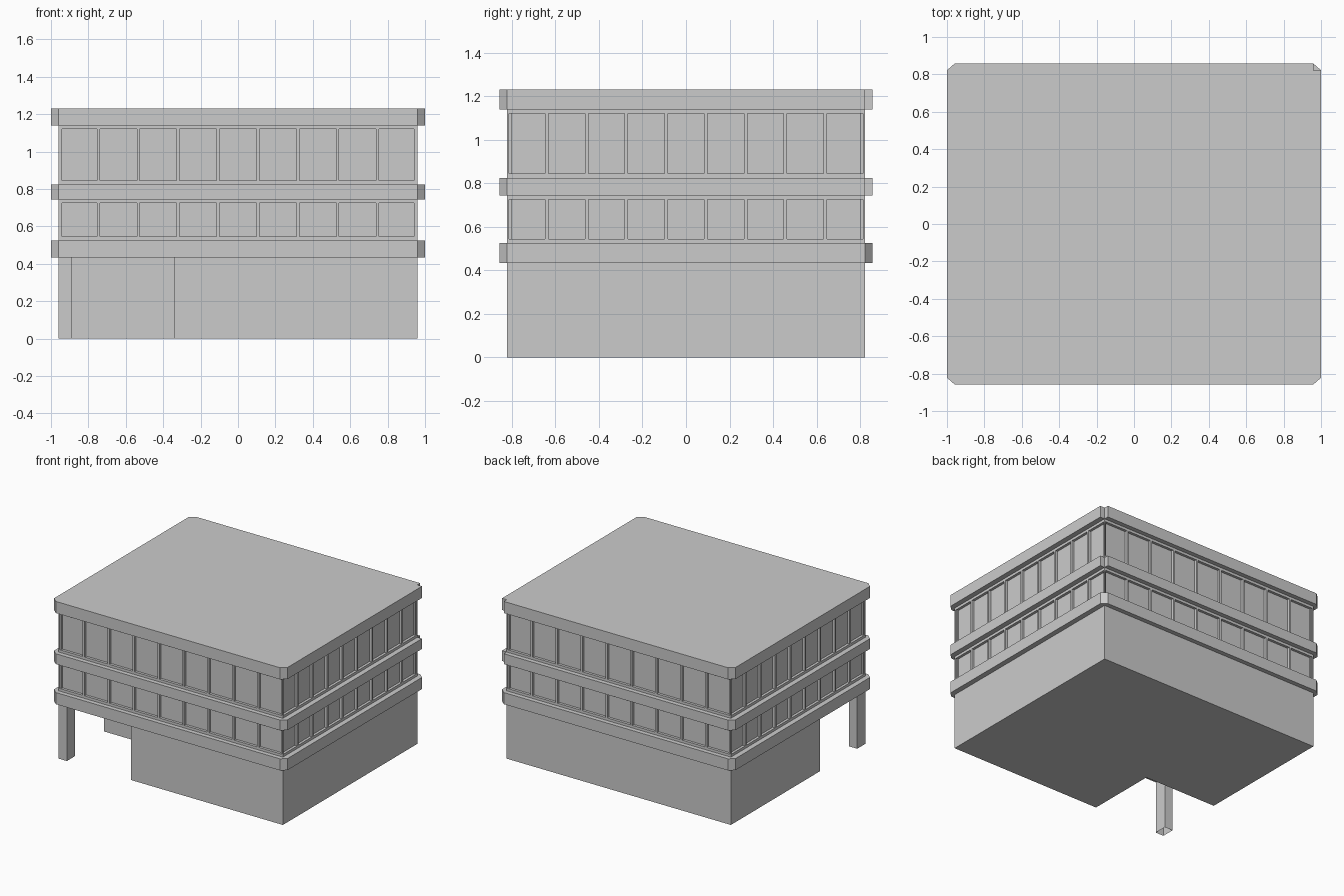
import bpy, bmesh
from mathutils import Vector

if "Cube" in bpy.data.objects:
    bpy.data.objects.remove(bpy.data.objects["Cube"])

BX, BY = 0.96, 0.822      # wall half sizes
SX, SY = 1.0, 0.857       # projecting band half sizes


def finish(name, bm):
    bmesh.ops.remove_doubles(bm, verts=bm.verts, dist=0.0005)
    me = bpy.data.meshes.new(name)
    bm.to_mesh(me)
    bm.free()
    ob = bpy.data.objects.new(name, me)
    bpy.context.collection.objects.link(ob)
    return ob


def face(bm, pts):
    # Skip repeated points so chamfer corners become triangles
    uniq = []
    for p in pts:
        if all((Vector(p) - Vector(q)).length > 0.0005 for q in uniq):
            uniq.append(p)
    if len(uniq) > 2:
        bm.faces.new([bm.verts.new(p) for p in uniq])


def sides(bm, loop, z0, z1):
    for a, b in zip(loop, loop[1:] + loop[:1]):
        face(bm, [(*a, z0), (*b, z0), (*b, z1), (*a, z1)])


# Ground floor with a cut-away front left corner
bm = bmesh.new()
nx, ny = -0.34, -0.27
plan = [(nx, -BY), (BX, -BY), (BX, BY), (-BX, BY), (-BX, ny), (nx, ny)]
sides(bm, plan, 0, 0.435)
face(bm, [(x, y, 0) for x, y in reversed(plan)])
finish("ground_floor", bm)

# Ceiling over the open corner
bm = bmesh.new()
face(bm, [(-BX, -BY, 0.435), (-BX, ny, 0.435), (nx, ny, 0.435), (nx, -BY, 0.435)])
finish("porch_ceiling", bm)

# Corner pillar, open at the ends
bm = bmesh.new()
px, py = -BX + 0.07, -BY + 0.10
sides(bm, [(-BX, -BY), (px, -BY), (px, py), (-BX, py)], 0, 0.435)
finish("corner_pillar", bm)


# Window storeys: each wall is a row of bays with recessed panes
def window_wall(bm, start, end, z0, z1, bays=9, mx=0.008, mz=0.02, depth=0.02):
    start, end = Vector((*start, 0)), Vector((*end, 0))
    step = (end - start) / bays
    u = step.normalized()
    inward = Vector((-u.y, u.x, 0)) * depth
    up = Vector((0, 0, 1))
    for i in range(bays):
        a, b = start + step * i, start + step * (i + 1)
        outer = [a + up * z0, b + up * z0, b + up * z1, a + up * z1]
        ia, ib = a + u * mx, b - u * mx
        lo, hi = up * (z0 + mz), up * (z1 - mz)
        inner = [ia + lo, ib + lo, ib + hi, ia + hi]
        pane = [p + inward for p in inner]
        for k in range(4):
            j = (k + 1) % 4
            face(bm, [outer[k], outer[j], inner[j], inner[k]])
            face(bm, [inner[k], inner[j], pane[j], pane[k]])
        face(bm, pane)


corners = [(-BX, -BY), (BX, -BY), (BX, BY), (-BX, BY)]
for name, z0, z1 in (("middle_windows", 0.525, 0.745), ("upper_windows", 0.825, 1.14)):
    bm = bmesh.new()
    for a, b in zip(corners, corners[1:] + corners[:1]):
        window_wall(bm, a, b, z0, z1)
    finish(name, bm)


# Projecting bands with chamfered corners; the upper two are notched at back right
def band(name, z0, z1, notched, roof):
    bm = bmesh.new()
    loop = [(-BX, -SY), (BX, -SY), (SX, -BY), (SX, BY)]
    if notched:
        loop.append((BX, BY))
    loop += [(BX, SY), (-BX, SY), (-SX, BY), (-SX, -BY)]
    sides(bm, loop, z0, z1)
    inner = [(max(-BX, min(BX, x)), max(-BY, min(BY, y))) for x, y in loop]
    n = len(loop)
    for i in range(n):
        j = (i + 1) % n
        a, b, c, d = loop[i], loop[j], inner[j], inner[i]
        face(bm, [(*p, z0) for p in (d, c, b, a)])
        if not roof:
            face(bm, [(*p, z1) for p in (a, b, c, d)])
    if roof:
        face(bm, [(*p, z1) for p in loop])
    finish(name, bm)


band("lower_band", 0.435, 0.525, False, False)
band("middle_band", 0.745, 0.825, True, False)
band("roof_band", 1.14, 1.23, True, True)
